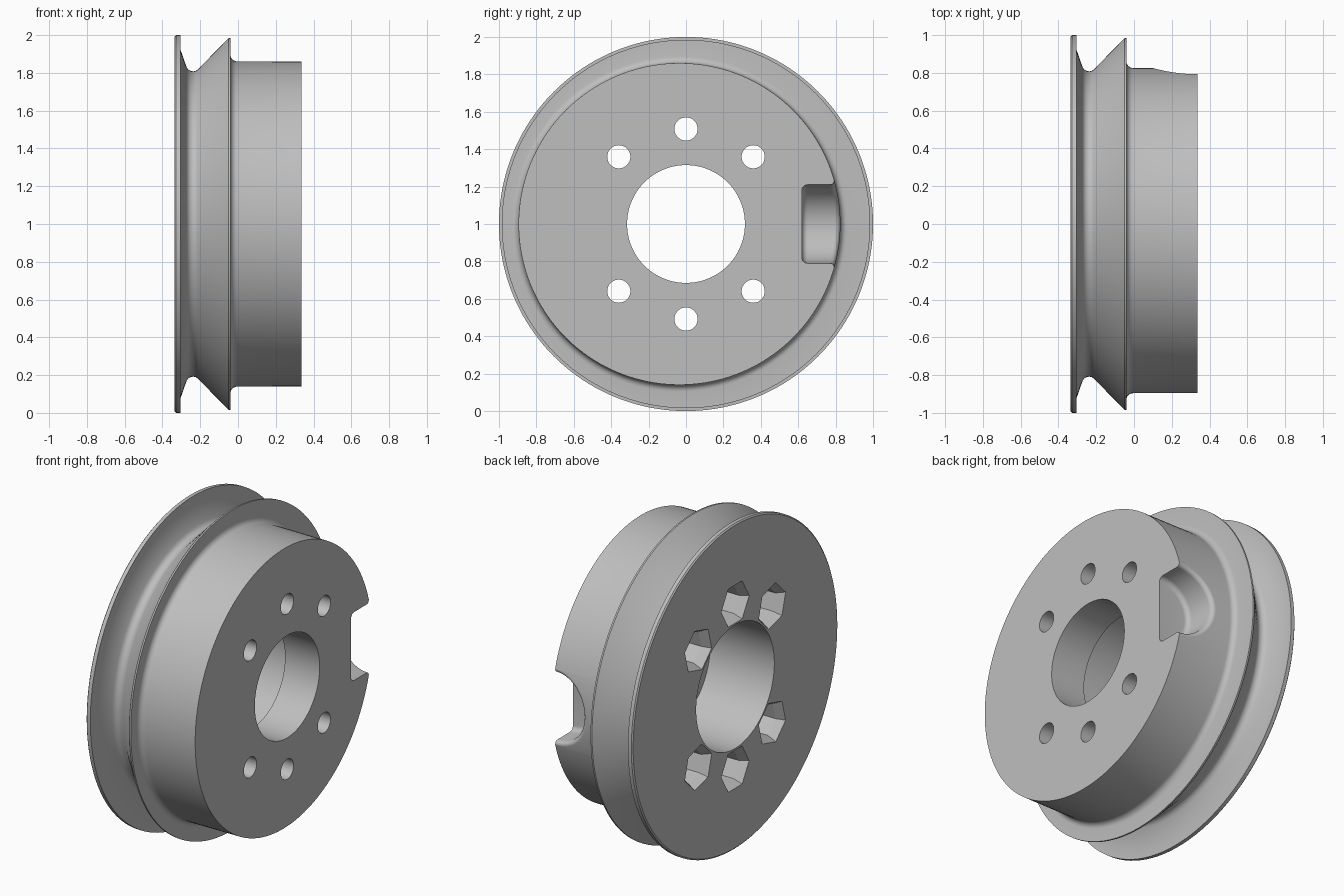
import bpy, bmesh, math
from mathutils import Matrix, Vector

if "Cube" in bpy.data.objects:
    bpy.data.objects.remove(bpy.data.objects["Cube"], do_unlink=True)

AXIS_Z = 1.0
HUB_R, HUB_Y = 0.86, -0.035
FACE = 0.335

metal = bpy.data.materials.new("grey_metal")
metal.use_nodes = True
grey = (0.52, 0.52, 0.52, 1)
metal.diffuse_color = grey
metal.node_tree.nodes["Principled BSDF"].inputs["Base Color"].default_value = grey


def lathe(name, profile, y=0, z=0, segments=128, phase=0.0, matrix=None):
    """Revolve (x, radius) points about the x direction and cap both ends."""
    bm = bmesh.new()
    rings = []
    for x, r in profile:
        ring = []
        for i in range(segments):
            a = phase + math.tau * i / segments
            ring.append(bm.verts.new((x, y + r * math.cos(a), z + r * math.sin(a))))
        rings.append(ring)
    for a, b in zip(rings, rings[1:]):
        for i in range(segments):
            j = (i + 1) % segments
            bm.faces.new((a[i], a[j], b[j], b[i]))
    bm.faces.new(rings[0])
    bm.faces.new(rings[-1])
    if matrix:
        bm.transform(matrix)
    bmesh.ops.recalc_face_normals(bm, faces=bm.faces)
    mesh = bpy.data.meshes.new(name)
    bm.to_mesh(mesh)
    bm.free()
    mesh.materials.append(metal)
    obj = bpy.data.objects.new(name, mesh)
    bpy.context.collection.objects.link(obj)
    return obj


def arc(cx, cr, radius, start, end, steps=6):
    """Points of a fillet in the (x, radius) profile plane, angles in degrees."""
    angles = [math.radians(start + (end - start) * i / steps) for i in range(steps + 1)]
    return [(cx + radius * math.cos(a), cr + radius * math.sin(a)) for a in angles]


def combine(target, other, operation):
    mod = target.modifiers.new(operation, "BOOLEAN")
    mod.operation = operation
    mod.solver = "EXACT"
    mod.object = other
    bpy.context.view_layer.objects.active = target
    bpy.ops.object.modifier_apply(modifier=mod.name)
    bpy.data.objects.remove(other, do_unlink=True)


# Grooved pulley: thin rim, rounded groove, sloped second flange
groove = arc(-0.238, 0.845, 0.037, 200, 315)
pulley = lathe("pulley_wheel",
               [(-FACE, 0.992), (-0.328, 1.0), (-0.305, 1.0), (-0.305, 0.925)] + groove
               + [(-0.05, 0.985), (-0.04, 0.985), (-0.04, 0.6)],
               z=AXIS_Z, segments=160)

# Off-centre drum with a filleted root
root = arc(-0.005, HUB_R + 0.036, 0.035, 180, 270)
drum = lathe("offset_drum", [(-0.1, 0.896)] + root + [(FACE, HUB_R)],
             y=HUB_Y, z=AXIS_Z, segments=160)
combine(pulley, drum, "UNION")

# Stepped centre bore
for r, x0, x1 in ((0.315, -0.5, 0.5), (0.38, -0.5, 0.1)):
    combine(pulley, lathe("bore_cutter", [(x0, r), (x1, r)], z=AXIS_Z), "DIFFERENCE")

# Bolt holes with chamfered hexagonal nut pockets on the rim side
for deg in (45, 90, 135, 225, 270, 315):
    a = math.radians(deg)
    y, z = 0.508 * math.cos(a), AXIS_Z + 0.508 * math.sin(a)
    combine(pulley, lathe("bolt_cutter", [(-0.5, 0.062), (0.5, 0.062)], y, z, 32), "DIFFERENCE")
    nut = lathe("nut_cutter", [(-0.36, 0.15), (-0.285, 0.105), (0.1, 0.105)],
                y, z, 6, a + math.radians(30))
    combine(pulley, nut, "DIFFERENCE")

# U-shaped pocket in the drum side, with rounded floor and flared lip
floor = [(x, r) for x, r in arc(0.65, 0.18, 0.03, 180, 90)]
lip = arc(0.796, 0.24, 0.03, 270, 360)
turn = Matrix.Translation(Vector((FACE, 0, AXIS_Z))) @ Matrix.Rotation(math.pi / 2, 4, "Z")
pocket = lathe("pocket_cutter", floor + lip + [(1.1, 0.24)], segments=96, matrix=turn)
for v in pocket.data.vertices:
    if v.co.y > 0.7:
        v.co.y += math.sqrt(HUB_R ** 2 - (v.co.z - AXIS_Z) ** 2) - HUB_R
combine(pulley, pocket, "DIFFERENCE")

# Smooth curves, sharp machined edges
bpy.ops.object.select_all(action="DESELECT")
pulley.select_set(True)
bpy.context.view_layer.objects.active = pulley
bpy.ops.object.shade_smooth_by_angle(angle=math.radians(25))
